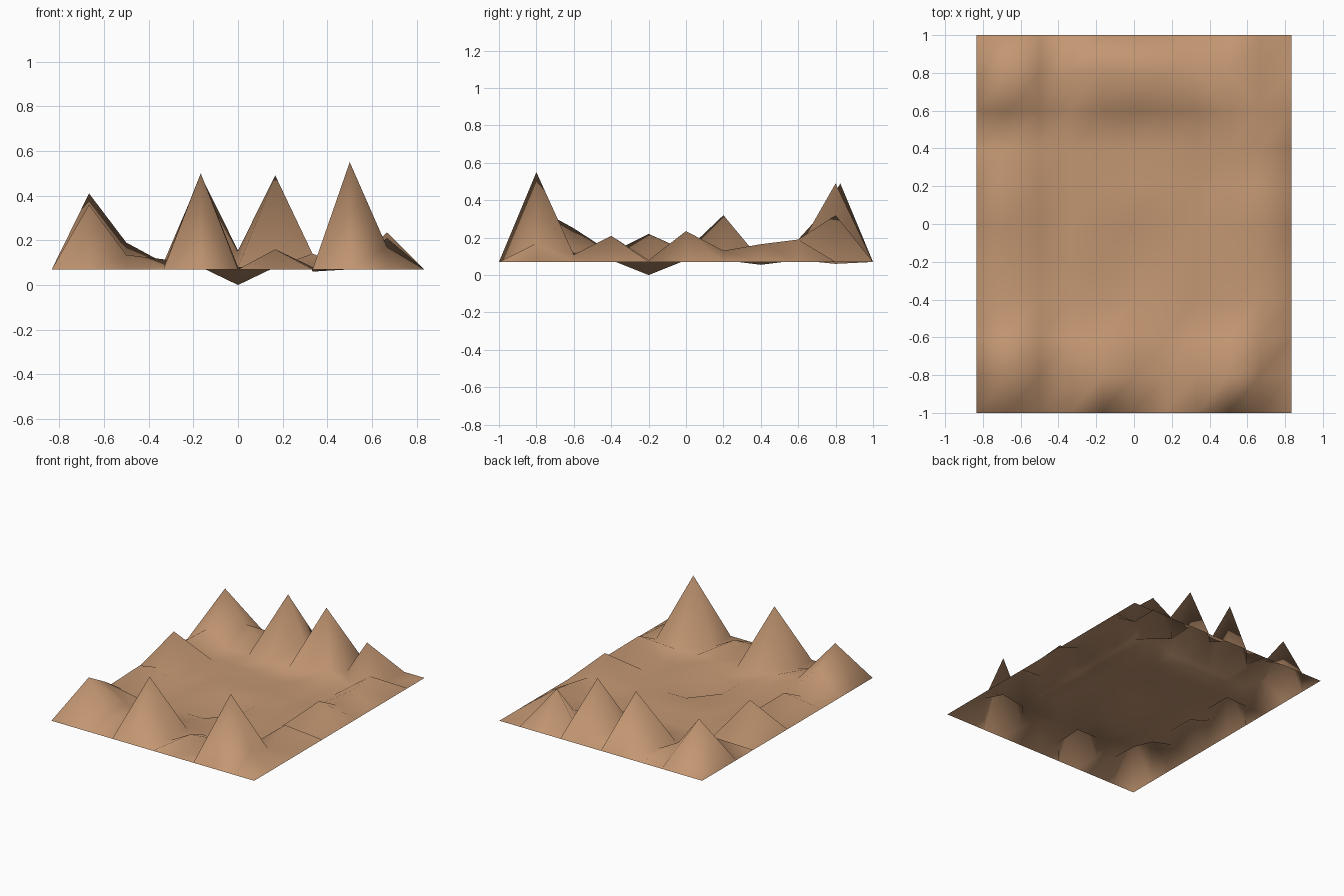
import bpy, bmesh

if "Cube" in bpy.data.objects:
    bpy.data.objects.remove(bpy.data.objects["Cube"])

# Terrain grid: 10 x 10 cells with a level border
NX = NY = 10
DX, DY = 1.6667 / NX, 2.0 / NY
BORDER, FLOOR = 0.07, 0.08

# Heights of peaks, foothills and hollows by (column, row) from front left
heights = {
    # front ridge
    (1, 1): 0.36, (2, 1): 0.135, (4, 1): 0.50, (5, 1): 0.07, (6, 1): 0.16,
    (7, 1): 0.07, (8, 1): 0.55, (9, 1): 0.17,
    # back ridge
    (1, 9): 0.41, (2, 9): 0.19, (3, 9): 0.10, (4, 9): 0.49, (5, 9): 0.155,
    (6, 9): 0.49, (7, 9): 0.06, (8, 9): 0.32, (9, 9): 0.07,
    # left ridge
    (1, 2): 0.25, (1, 3): 0.12, (1, 4): 0.22, (1, 5): 0.13, (1, 6): 0.32,
    (1, 7): 0.07, (1, 8): 0.19,
    # right ridge
    (9, 2): 0.11, (9, 3): 0.21, (9, 4): 0.08, (9, 5): 0.235, (9, 6): 0.13,
    (9, 7): 0.165, (9, 8): 0.19,
    # valley bumps and hollows
    (2, 2): 0.13, (3, 2): 0.115, (7, 8): 0.14, (5, 4): 0.0, (5, 7): 0.055,
}

bm = bmesh.new()
grid = []
for j in range(NY + 1):
    row = []
    for i in range(NX + 1):
        edge = i in (0, NX) or j in (0, NY)
        z = BORDER if edge else heights.get((i, j), FLOOR)
        y = -1 + j * DY + (0.025 if (i, j) == (4, 9) else 0)
        row.append(bm.verts.new((-0.8333 + i * DX, y, z)))
    grid.append(row)
for j in range(NY):
    for i in range(NX):
        f = bm.faces.new((grid[j][i], grid[j][i + 1],
                          grid[j + 1][i + 1], grid[j + 1][i]))
        f.smooth = True

mesh = bpy.data.meshes.new("terrain")
bm.to_mesh(mesh)
bm.free()
terrain = bpy.data.objects.new("terrain", mesh)
bpy.context.collection.objects.link(terrain)

# Earth colour
earth = bpy.data.materials.new("earth")
earth.diffuse_color = (0.55, 0.31, 0.17, 1)
earth.use_nodes = True
earth.node_tree.nodes["Principled BSDF"].inputs["Base Color"].default_value = earth.diffuse_color
mesh.materials.append(earth)
